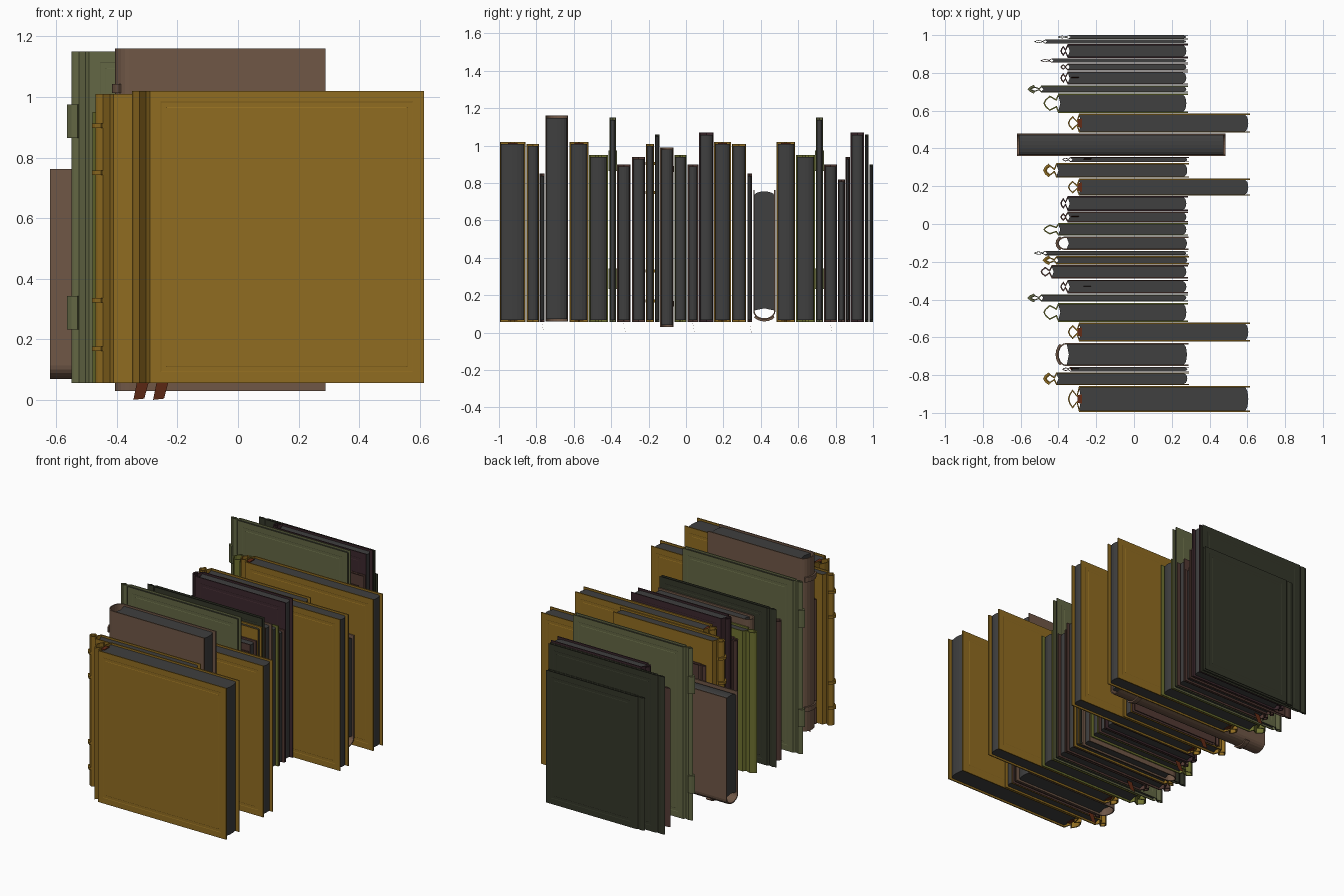
import bpy, bmesh, math
from mathutils import Vector, Matrix

if "Cube" in bpy.data.objects:
    bpy.data.objects.remove(bpy.data.objects["Cube"])


def material(name, rgb):
    m = bpy.data.materials.new(name)
    m.diffuse_color = (*rgb, 1)
    m.use_nodes = True
    m.node_tree.nodes["Principled BSDF"].inputs["Base Color"].default_value = m.diffuse_color
    return m


MATS = {
    "gold": material("gold cloth", (0.28, 0.15, 0.015)),
    "brown": material("brown leather", (0.16, 0.095, 0.062)),
    "sage": material("sage cloth", (0.125, 0.135, 0.058)),
    "olive": material("olive cloth", (0.16, 0.17, 0.03)),
    "plum": material("dark plum cloth", (0.045, 0.021, 0.026)),
    "maroon": material("maroon leather", (0.085, 0.042, 0.034)),
    "moss": material("dark moss cloth", (0.034, 0.037, 0.022)),
    "page": material("page grey", (0.05, 0.05, 0.05)),
    "rust": material("rust ribbon", (0.13, 0.025, 0.008)),
}


def finish(bm, name, mat):
    bmesh.ops.recalc_face_normals(bm, faces=bm.faces)
    me = bpy.data.meshes.new(name)
    bm.to_mesh(me)
    bm.free()
    ob = bpy.data.objects.new(name, me)
    me.materials.append(MATS[mat])
    bpy.context.collection.objects.link(ob)
    return ob


def offset(path, d):
    # shift an open 2D path sideways, with limited mitres
    out = []
    for i, p in enumerate(path):
        ns = []
        for a, b in ((i - 1, i), (i, i + 1)):
            if a >= 0 and b < len(path):
                t = (path[b] - path[a]).normalized()
                ns.append(Vector((-t.y, t.x)))
        n = sum(ns, Vector((0, 0))).normalized()
        out.append(p + n * d / max(n.dot(ns[0]), 0.6))
    return out


def strip(name, outer, inner, z0, z1, mat, frame=False):
    # folded sheet with thickness, extruded upward
    bm = bmesh.new()
    rings = []
    for o, i in zip(outer, inner):
        rings.append([bm.verts.new((p.x, p.y, z)) for p, z in
                      ((o, z0), (o, z1), (i, z1), (i, z0))])
    boards = []
    for k, (a, b) in enumerate(zip(rings, rings[1:])):
        for j in range(4):
            f = bm.faces.new((a[j], a[(j + 1) % 4], b[(j + 1) % 4], b[j]))
            if j == 0 and k in (0, len(rings) - 2):
                boards.append(f)
    bm.faces.new(rings[0])
    bm.faces.new(rings[-1])
    bmesh.ops.recalc_face_normals(bm, faces=bm.faces)
    if frame:
        # tooled double frame on each board
        for f in boards:
            bmesh.ops.inset_individual(bm, faces=[f], thickness=0.05)
            bmesh.ops.inset_individual(bm, faces=[f], thickness=0.004, depth=-0.001)
            bmesh.ops.inset_individual(bm, faces=[f], thickness=0.022)
            bmesh.ops.inset_individual(bm, faces=[f], thickness=0.003, depth=0.001)
    return finish(bm, name, mat)


def prism(name, pts, z0, z1, mat):
    bm = bmesh.new()
    f = bm.faces.new([bm.verts.new((x, y, z0)) for x, y in pts])
    r = bmesh.ops.extrude_face_region(bm, geom=[f])
    bmesh.ops.translate(bm, vec=(0, 0, z1 - z0),
                        verts=[v for v in r["geom"] if isinstance(v, bmesh.types.BMVert)])
    return finish(bm, name, mat)


def plate(name, corners, mat):
    # thin ribbon quad given in x, y, z
    bm = bmesh.new()
    f = bm.faces.new([bm.verts.new(c) for c in corners])
    bmesh.ops.solidify(bm, geom=[f], thickness=0.002)
    return finish(bm, name, mat)


def book(n, mat, ya, yb, z1, x0, x1=0.285, z0=0.057, hinge=0.055, groove=0.3,
         shoulder=0.75, bands=(), band_h=0.02, ribbon=None, frame=False):
    c, h = (ya + yb) / 2, (yb - ya) / 2
    xh = x0 + hinge
    t = min(0.007, h * 0.3)
    half = [(x1, h), (xh + 0.004, h), (xh - 0.008, groove * h),
            (x0 + hinge * 0.45, shoulder * h), (x0 + hinge * 0.12, shoulder * h * 0.45)]
    if groove > 0.5:  # rounded leather spine
        half = [(x1, h), (xh, h)] + [(xh - hinge * math.sin(a), h * math.cos(a))
                                     for a in (0.3, 0.6, 0.9, 1.25)]
    path = [Vector((x, c + y)) for x, y in half] + [Vector((x0, c))]
    path += [Vector((x, c - y)) for x, y in reversed(half)]
    obs = [strip(f"book_{n}_cover", path, offset(path, t), z0, z1, mat, frame)]
    # page block with rounded fore edge and hollow back
    hp = h - t * 0.9
    pts = [(xh + 0.004, c - hp)]
    for k in range(9):
        a = math.pi * (k / 8 - 0.5)
        pts.append((x1 - 0.028 + 0.02 * math.cos(a), c + hp * math.sin(a)))
    pts += [(xh + 0.004, c + hp), (xh + 0.015, c)]
    obs.append(prism(f"book_{n}_pages", pts, z0 + 0.012, z1 - 0.012, "page"))
    # raised bands or straps around the spine
    for b in bands:
        sp = path[3:-3]
        obs.append(strip(f"book_{n}_band", offset(sp, -0.01), sp,
                         b - band_h / 2, b + band_h / 2, mat))
    # ribbon marker: tail below, small loop above
    if ribbon is not None:
        x = ribbon
        obs.append(plate(f"book_{n}_ribbon_tail", [
            (x + 0.005, c - 0.006, z0 + 0.02), (x + 0.045, c - 0.006, z0 + 0.02),
            (x + 0.026, c + 0.008, 0.005), (x - 0.01, c + 0.008, 0.001)], "rust"))
        obs.append(plate(f"book_{n}_ribbon_top", [
            (x, c, z1 - 0.02), (x + 0.04, c, z1 - 0.02),
            (x + 0.045, c + 0.005, z1 + 0.02), (x + 0.005, c + 0.005, z1 + 0.02)], "rust"))
    return obs


def gold_large(n, a, b):
    book(n, "gold", a, b, 1.02, -0.35, 0.613, frame=True)
    c = (a + b) / 2  # headbands
    for z in (0.066, 1.003):
        prism(f"book_{n}_headband", [(-0.3, c - 0.02), (-0.275, c - 0.025),
              (-0.275, c + 0.025), (-0.3, c + 0.02)], z, z + 0.01, "rust")


def gold_small(n, a, b):
    book(n, "gold", a, b, 1.01, -0.47, 0.29, bands=(0.17, 0.33, 0.75, 0.905), band_h=0.015)


def leather(n, a, b, z0, z1):
    s = z1 - z0
    return book(n, "brown", a, b, z1, -0.405, 0.288, z0=z0, groove=0.9, hinge=0.045,
                bands=(z0 + 0.13 * s, z0 + 0.88 * s), band_h=0.03)


def olive(n, a, b):
    book(n, "olive", a, b, 0.95, -0.48, groove=0.45, shoulder=0.8, hinge=0.075)


def sage(n, a, b):
    book(n, "sage", a, b, 1.15, -0.55, bands=(0.288, 0.92), band_h=0.11, frame=True)


def ribboned(n, a, b, x):
    book(n, "maroon", a, b, 0.90, -0.39, hinge=0.035, ribbon=x)


def thin(n, a, b, x):
    book(n, "maroon", a, b, 0.85, -0.38, 0.29, hinge=0.04, ribbon=x)


def plum(n, a, b):
    book(n, "plum", a, b, 1.07, -0.39, hinge=0.035, frame=True)


# the row of books, front to back
gold_large(1, -0.995, -0.858)
gold_small(2, -0.853, -0.785)
thin(3, -0.782, -0.756, -0.335)
leather(4, -0.752, -0.63, 0.06, 1.16)
gold_large(5, -0.622, -0.522)
olive(6, -0.518, -0.418)
sage(7, -0.41, -0.373)
ribboned(8, -0.368, -0.296, -0.27)
book(9, "maroon", -0.288, -0.218, 0.94, -0.495)
gold_small(10, -0.214, -0.17)
book(11, "moss", -0.166, -0.142, 1.06, -0.53, frame=True)
leather(12, -0.138, -0.066, 0.03, 0.99)
olive(13, -0.062, 0.004)
ribboned(14, 0.008, 0.066, -0.335)
plum(15, 0.07, 0.148)
gold_large(16, 0.15, 0.24)
gold_small(17, 0.245, 0.322)
thin(18, 0.328, 0.354, -0.27)

# leather book resting on its spine, long side along x
turn = Matrix(((0, 0, -1, 0.545), (0, 1, 0, 0), (1, 0, 0, 0.475), (0, 0, 0, 1)))
for ob in leather(19, 0.36, 0.478, 0.06, 1.165):
    ob.data.transform(turn)

gold_large(20, 0.484, 0.584)
olive(21, 0.588, 0.69)
sage(22, 0.695, 0.732)
ribboned(23, 0.738, 0.808, -0.335)
book(24, "maroon", 0.812, 0.85, 0.82, -0.39, hinge=0.035)
book(25, "maroon", 0.854, 0.876, 0.94, -0.495)
plum(26, 0.88, 0.952)
book(27, "moss", 0.956, 0.976, 1.06, -0.53, frame=True)
book(28, "moss", 0.98, 1.0, 0.90, -0.405, frame=True)
